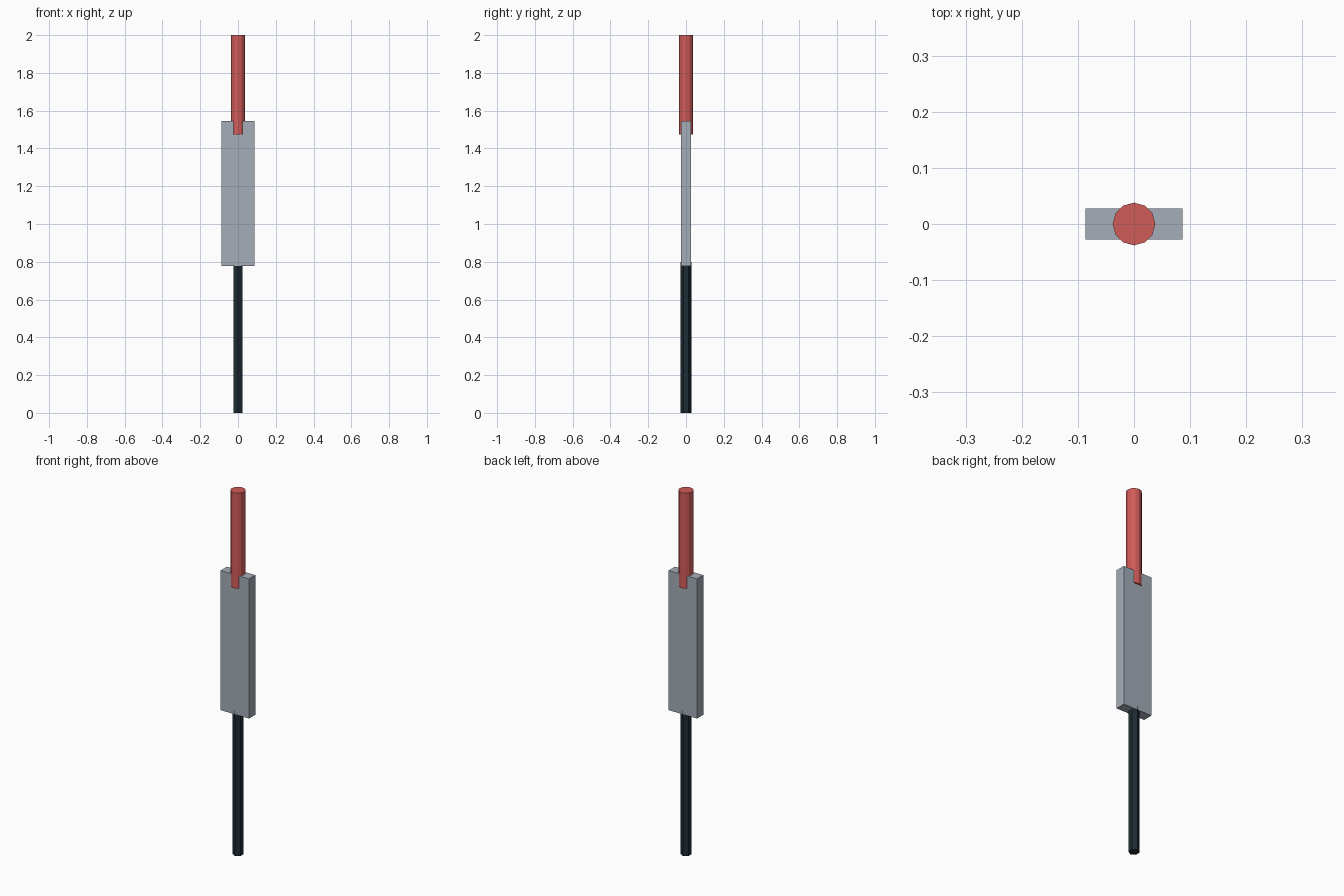
import bpy
import math

if "Cube" in bpy.data.objects:
    bpy.data.objects.remove(bpy.data.objects["Cube"])


def material(name, srgb):
    mat = bpy.data.materials.new(name)
    linear = [((c / 255 + 0.055) / 1.055) ** 2.4 for c in srgb]
    mat.diffuse_color = (*linear, 1.0)
    mat.use_nodes = True
    mat.node_tree.nodes["Principled BSDF"].inputs["Base Color"].default_value = mat.diffuse_color
    return mat


def rod(name, sides, radius, z0, z1, mat):
    # bmesh-style cylinder: first vertex lies on the y axis
    bpy.ops.mesh.primitive_cylinder_add(
        vertices=sides, radius=radius, depth=z1 - z0,
        location=(0, 0, (z0 + z1) / 2))
    obj = bpy.context.object
    obj.name = name
    obj.data.materials.append(mat)
    return obj


def block(name, size, z0, z1, mat):
    bpy.ops.mesh.primitive_cube_add(size=1, location=(0, 0, (z0 + z1) / 2))
    obj = bpy.context.object
    obj.name = name
    obj.scale = (size[0], size[1], z1 - z0)
    bpy.ops.object.transform_apply(location=False, rotation=False, scale=True)
    obj.data.materials.append(mat)
    return obj


red = material("red", (208, 92, 90))
grey = material("steel grey", (165, 174, 184))
dark = material("dark slate", (31, 43, 52))

# Hexagonal lower shaft, set slightly into the block
rod("lower_shaft", 6, 0.028, 0.0, 0.80, dark)

# Flat central block
block("body_block", (0.173, 0.055), 0.778, 1.545, grey)

# Twelve-sided handle, overlapping the top of the block
rod("handle", 12, 0.038, 1.475, 2.0, red)
